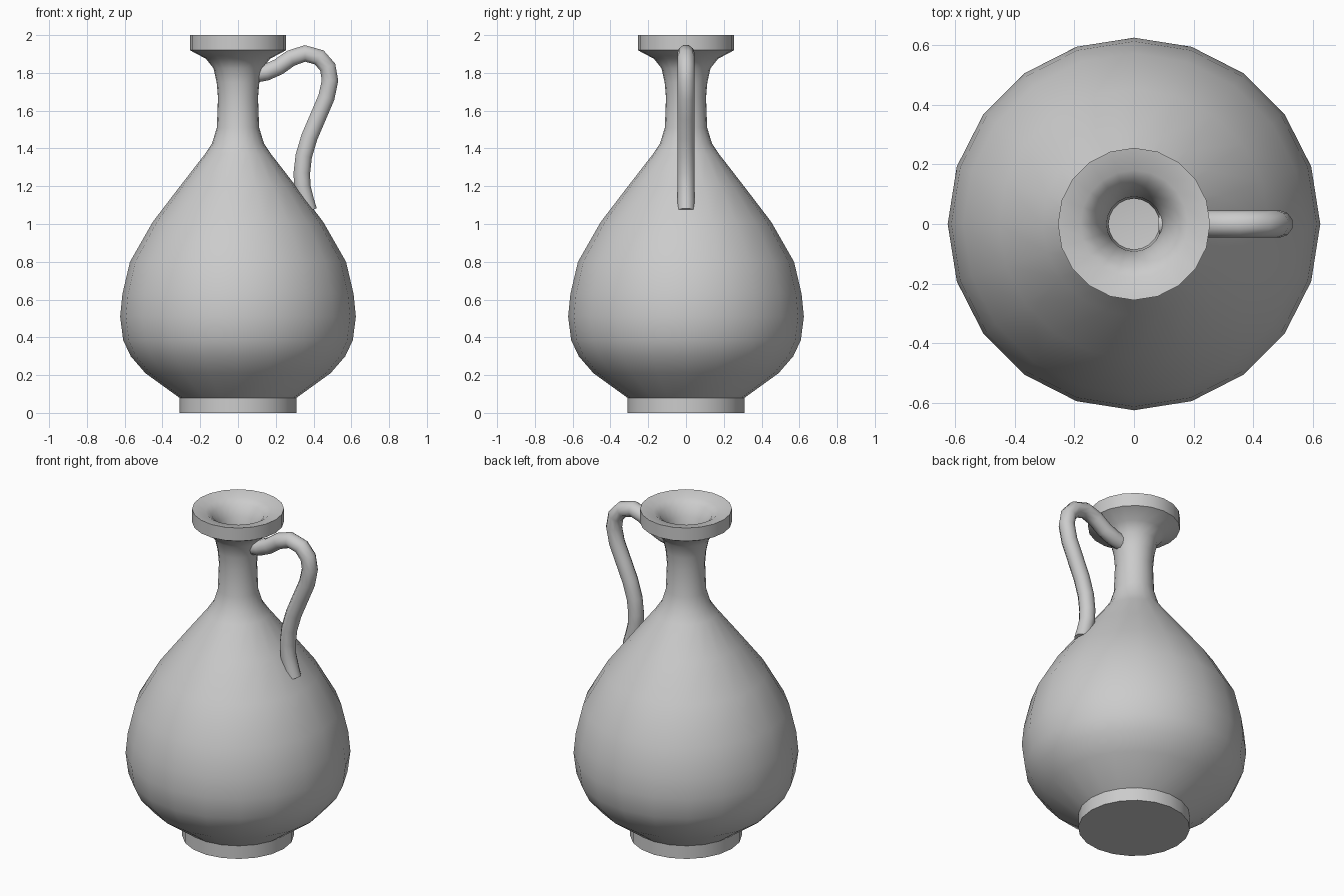
import bpy, bmesh, math

if "Cube" in bpy.data.objects:
    bpy.data.objects.remove(bpy.data.objects["Cube"])

SIDES = 20


def finish(obj, angle):
    bpy.ops.object.select_all(action='DESELECT')
    obj.select_set(True)
    bpy.context.view_layer.objects.active = obj
    bpy.ops.object.shade_smooth_by_angle(angle=math.radians(angle))


def lathe(name, profile):
    bm = bmesh.new()
    verts = [bm.verts.new((r, 0, z)) for r, z in profile]
    edges = [bm.edges.new(pair) for pair in zip(verts, verts[1:])]
    bmesh.ops.spin(bm, geom=verts + edges, cent=(0, 0, 0), axis=(0, 0, 1),
                   angle=math.tau, steps=SIDES)
    bmesh.ops.remove_doubles(bm, verts=bm.verts, dist=1e-4)
    bmesh.ops.recalc_face_normals(bm, faces=bm.faces)
    mesh = bpy.data.meshes.new(name)
    bm.to_mesh(mesh)
    bm.free()
    obj = bpy.data.objects.new(name, mesh)
    bpy.context.collection.objects.link(obj)
    finish(obj, 40)
    return obj


# Hollow jug: foot, belly, neck and rim, then back down the inside
outside = [(0, 0), (.31, 0), (.31, .08), (.49, .21), (.568, .30), (.608, .385),
           (.624, .51), (.612, .63), (.572, .80), (.452, 1.01), (.307, 1.20),
           (.175, 1.37), (.138, 1.425), (.112, 1.51), (.106, 1.67), (.113, 1.75),
           (.13, 1.825), (.17, 1.875), (.255, 1.92), (.255, 2.0)]
inside = [(.18, 1.985), (.145, 1.96), (.11, 1.90), (.092, 1.82), (.085, 1.70),
          (.088, 1.50), (.115, 1.40), (.285, 1.18), (.425, 1.0), (.545, .78),
          (.59, .51), (.54, .31), (.46, .23), (.29, .11), (0, .11)]
lathe("jug_body", outside + inside)

# Handle: round tube swept along an S-shaped path
path = [(.09, 1.792), (.15, 1.803), (.215, 1.832), (.28, 1.878), (.355, 1.903),
        (.43, 1.882), (.475, 1.83), (.487, 1.76), (.468, 1.67), (.425, 1.57),
        (.378, 1.46), (.348, 1.36), (.338, 1.27), (.34, 1.20), (.36, 1.12), (.375, 1.07)]
curve = bpy.data.curves.new("handle", 'CURVE')
curve.dimensions = '3D'
curve.bevel_depth = .046
curve.bevel_resolution = 3
curve.use_fill_caps = True
spline = curve.splines.new('POLY')
spline.points.add(len(path) - 1)
for point, (x, z) in zip(spline.points, path):
    point.co = (x, 0, z, 1)
handle = bpy.data.objects.new("handle", curve)
bpy.context.collection.objects.link(handle)
bpy.ops.object.select_all(action='DESELECT')
handle.select_set(True)
bpy.context.view_layer.objects.active = handle
bpy.ops.object.convert(target='MESH')
finish(bpy.context.view_layer.objects.active, 50)
